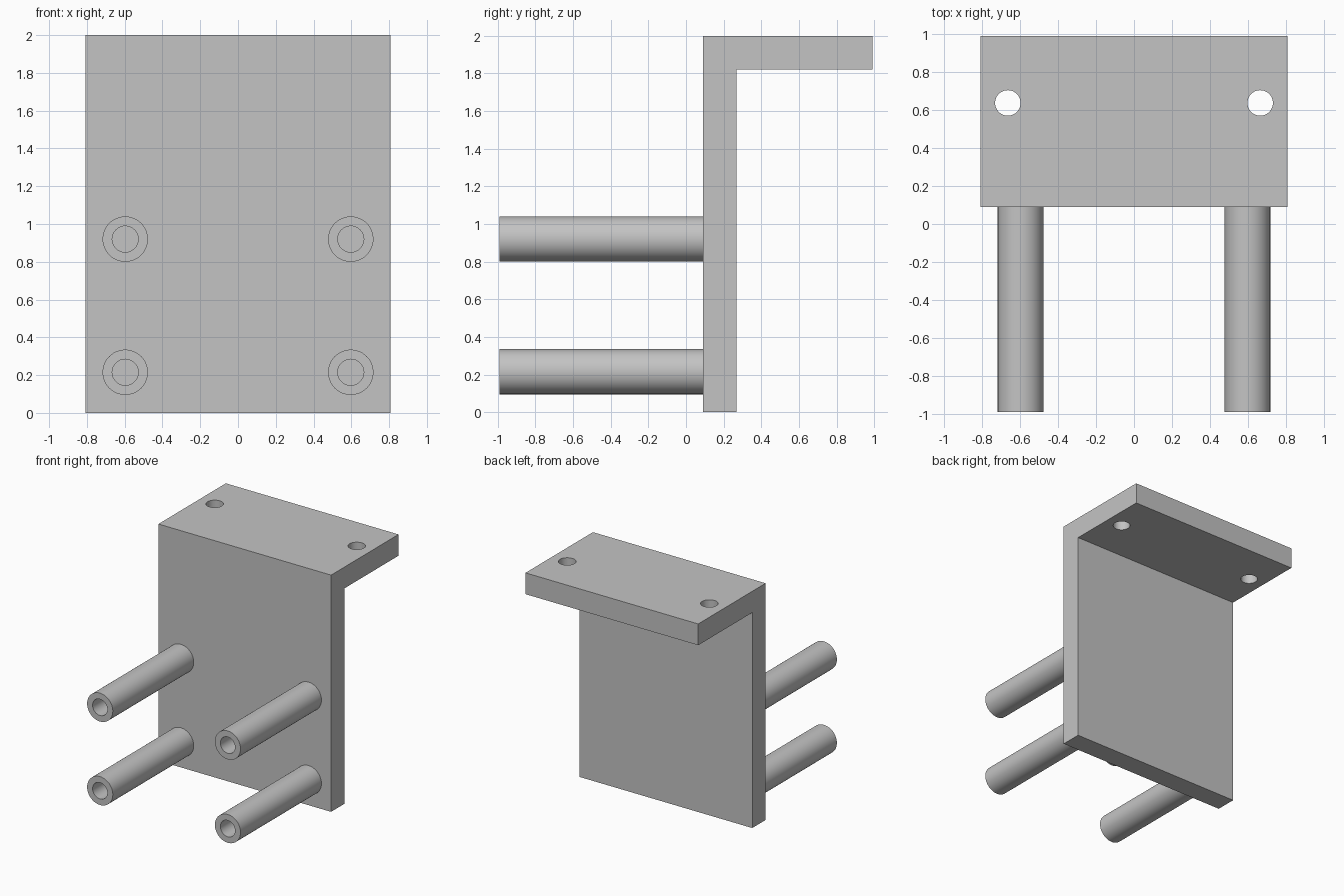
import bpy
import bmesh
from math import pi
from mathutils import Matrix, Vector

cube = bpy.data.objects.get("Cube")
if cube:
    bpy.data.objects.remove(cube, do_unlink=True)

grey = bpy.data.materials.new("plain_grey")
grey.use_nodes = True
colour = (0.55, 0.55, 0.55, 1)
grey.diffuse_color = colour
grey.node_tree.nodes["Principled BSDF"].inputs["Base Color"].default_value = colour

HALF_WIDTH = 0.807
FRONT, BACK, TIP = 0.09, 0.268, 0.99


def make_object(name, bm):
    bmesh.ops.recalc_face_normals(bm, faces=bm.faces)
    mesh = bpy.data.meshes.new(name)
    bm.to_mesh(mesh)
    bm.free()
    mesh.materials.append(grey)
    obj = bpy.data.objects.new(name, mesh)
    bpy.context.collection.objects.link(obj)
    return obj


# L-shaped bracket: side profile extruded across the width
bm = bmesh.new()
profile = [(FRONT, 0), (BACK, 0), (BACK, 1.82), (TIP, 1.82), (TIP, 2), (FRONT, 2)]
side = bm.faces.new([bm.verts.new((-HALF_WIDTH, y, z)) for y, z in profile])
ext = bmesh.ops.extrude_face_region(bm, geom=[side])
bmesh.ops.translate(bm, vec=(2 * HALF_WIDTH, 0, 0),
                    verts=[v for v in ext["geom"] if isinstance(v, bmesh.types.BMVert)])
bracket = make_object("bracket", bm)

# Screw holes through the top flange
bm = bmesh.new()
for s in (-1, 1):
    bmesh.ops.create_cone(bm, cap_ends=True, segments=48, radius1=0.067, radius2=0.067,
                          depth=0.5, matrix=Matrix.Translation((s * 0.664, 0.637, 1.91)))
cutter = make_object("hole_cutter", bm)
cutter.hide_render = True
cutter.hide_viewport = True
cut = bracket.modifiers.new("screw_holes", "BOOLEAN")
cut.operation = "DIFFERENCE"
cut.solver = "EXACT"
cut.object = cutter


# Hollow standoffs: wall profile spun about the y axis, bore ending at the plate
def standoff(name, x, z):
    bm = bmesh.new()
    wall = [(0.12, FRONT), (0.12, -TIP), (0.069, -TIP), (0.069, FRONT)]
    verts = [bm.verts.new((r, y, 0)) for r, y in wall]
    edges = [bm.edges.new(pair) for pair in zip(verts, verts[1:])]
    bmesh.ops.spin(bm, geom=verts + edges, cent=(0, 0, 0), axis=(0, 1, 0),
                   angle=2 * pi, steps=48)
    bmesh.ops.remove_doubles(bm, verts=bm.verts, dist=0.0005)
    obj = make_object(name, bm)
    obj.location = Vector((x, 0, z))
    return obj


smooth = [bracket]
for side_name, x in (("left", 0.597), ("right", -0.597)):
    for level, z in (("upper", 0.92), ("lower", 0.215)):
        smooth.append(standoff(f"{level}_{side_name}_standoff", x, z))

# Smooth the round walls, keep the rims sharp
bpy.ops.object.select_all(action="DESELECT")
for obj in smooth[1:]:
    obj.select_set(True)
    bpy.context.view_layer.objects.active = obj
bpy.ops.object.shade_smooth_by_angle(angle=pi / 6)
